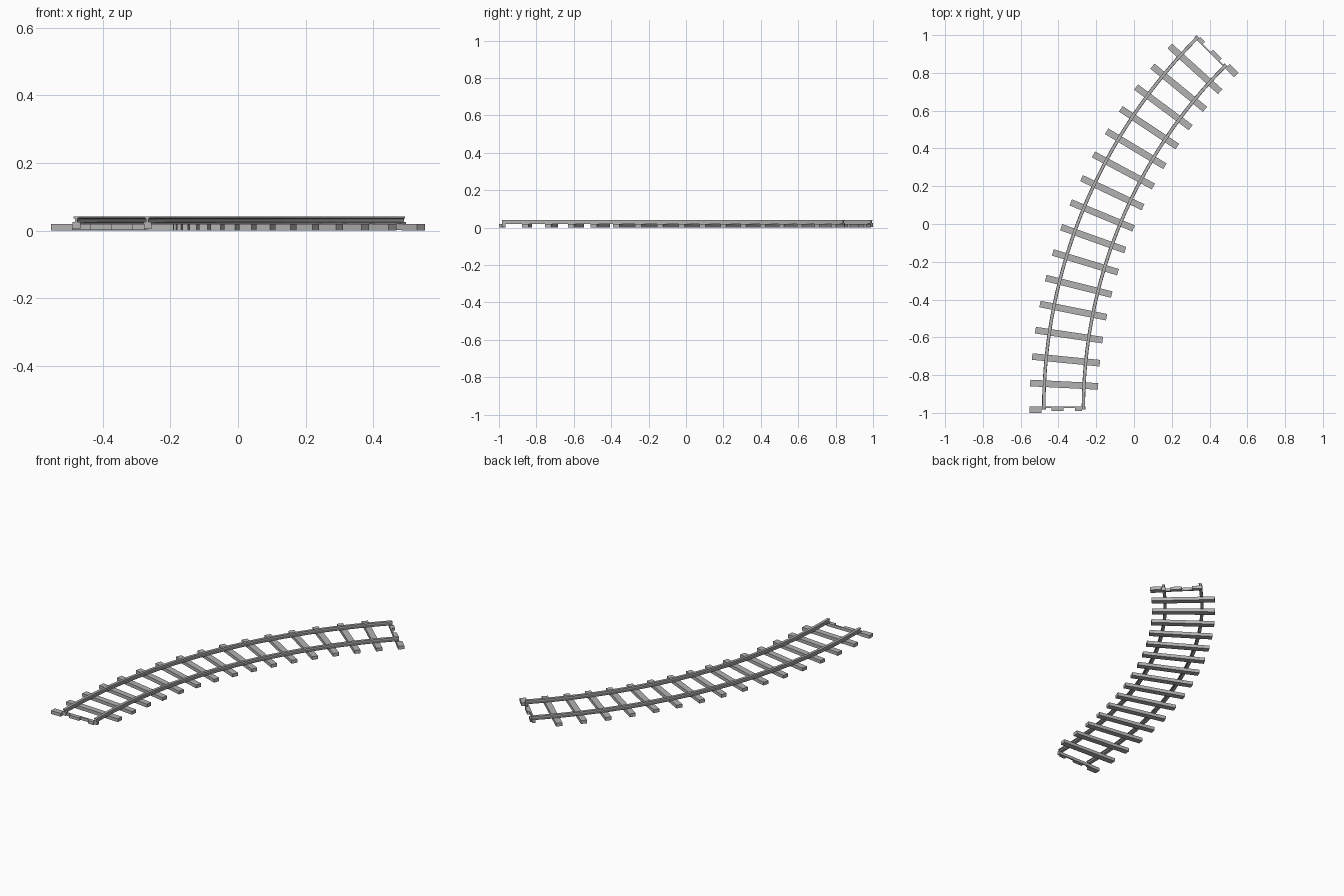
import bpy, bmesh, math
from mathutils import Matrix, Vector

cube = bpy.data.objects.get("Cube")
if cube:
    bpy.data.objects.remove(cube, do_unlink=True)

# Layout of the curve
RADIUS = 2.686
CENTRE = Vector((2.313, -0.9825, 0))
SWEEP = math.radians(45)
STEPS = 16
HALF_GAUGE = 0.105
TIE_HALF, TIE_WIDTH, TIE_TOP = 0.18, 0.035, 0.02

grey = bpy.data.materials.new("light grey")
grey.use_nodes = True
colour = (0.45, 0.45, 0.45, 1)
grey.diffuse_color = colour
grey.node_tree.nodes["Principled BSDF"].inputs["Base Color"].default_value = colour


def frame(angle):
    """Track frame: x points inward, y points along the curve."""
    return (Matrix.Translation(CENTRE) @ Matrix.Rotation(-angle, 4, 'Z')
            @ Matrix.Translation((-RADIUS, 0, 0)))


def finish(name, bm):
    bmesh.ops.recalc_face_normals(bm, faces=bm.faces)
    mesh = bpy.data.meshes.new(name)
    bm.to_mesh(mesh)
    bm.free()
    mesh.materials.append(grey)
    obj = bpy.data.objects.new(name, mesh)
    bpy.context.collection.objects.link(obj)
    return obj


def add_box(bm, matrix, x, y, z):
    """Box from (low, high) pairs in the given frame."""
    centre = [(a + b) / 2 for a, b in (x, y, z)]
    size = [b - a for a, b in (x, y, z)]
    bmesh.ops.create_cube(bm, size=1, matrix=matrix @ Matrix.Translation(centre)
                          @ Matrix.Diagonal((*size, 1)))


# Rails: an I-shaped profile swept along the arc
half_profile = [(0.009, 0.019), (0.009, 0.024), (0.004, 0.026),
                (0.004, 0.035), (0.008, 0.036), (0.008, 0.041)]
profile = half_profile + [(-x, z) for x, z in reversed(half_profile)]


def rail(name, offset):
    bm = bmesh.new()
    rings = []
    segments = STEPS * 2
    for i in range(segments + 1):
        m = frame(SWEEP * i / segments)
        rings.append([bm.verts.new(m @ Vector((offset + x, 0, z))) for x, z in profile])
    n = len(profile)
    for a, b in zip(rings, rings[1:]):
        for j in range(n):
            k = (j + 1) % n
            bm.faces.new((a[j], a[k], b[k], b[j]))
    bm.faces.new(rings[0])
    bm.faces.new(rings[-1])
    finish(name, bm)


rail("outer_rail", -HALF_GAUGE)
rail("inner_rail", HALF_GAUGE)

# Full cross ties
w = TIE_WIDTH / 2
for i in range(1, STEPS):
    bm = bmesh.new()
    add_box(bm, frame(SWEEP * i / STEPS), (-TIE_HALF, TIE_HALF), (-w, w), (0, TIE_TOP))
    finish(f"tie_{i}", bm)


# Interlocking half ties, the same piece turned round at the far end
def end_connector(name, matrix):
    bm = bmesh.new()
    add_box(bm, matrix, (-TIE_HALF, -0.116), (-w, w), (0, TIE_TOP))
    add_box(bm, matrix, (-0.116, HALF_GAUGE), (0.009, w), (0.002, TIE_TOP))
    add_box(bm, matrix, (-0.065, 0), (-0.007, 0.009), (0.002, TIE_TOP))
    add_box(bm, matrix, (0.06, 0.097), (-0.007, 0.009), (0.002, TIE_TOP))
    for side in (-HALF_GAUGE, HALF_GAUGE):
        add_box(bm, matrix, (side - 0.012, side + 0.012), (0, w), (0.004, 0.025))
    finish(name, bm)


end_connector("front_connector", frame(0))
end_connector("back_connector", frame(SWEEP) @ Matrix.Rotation(math.pi, 4, 'Z'))
